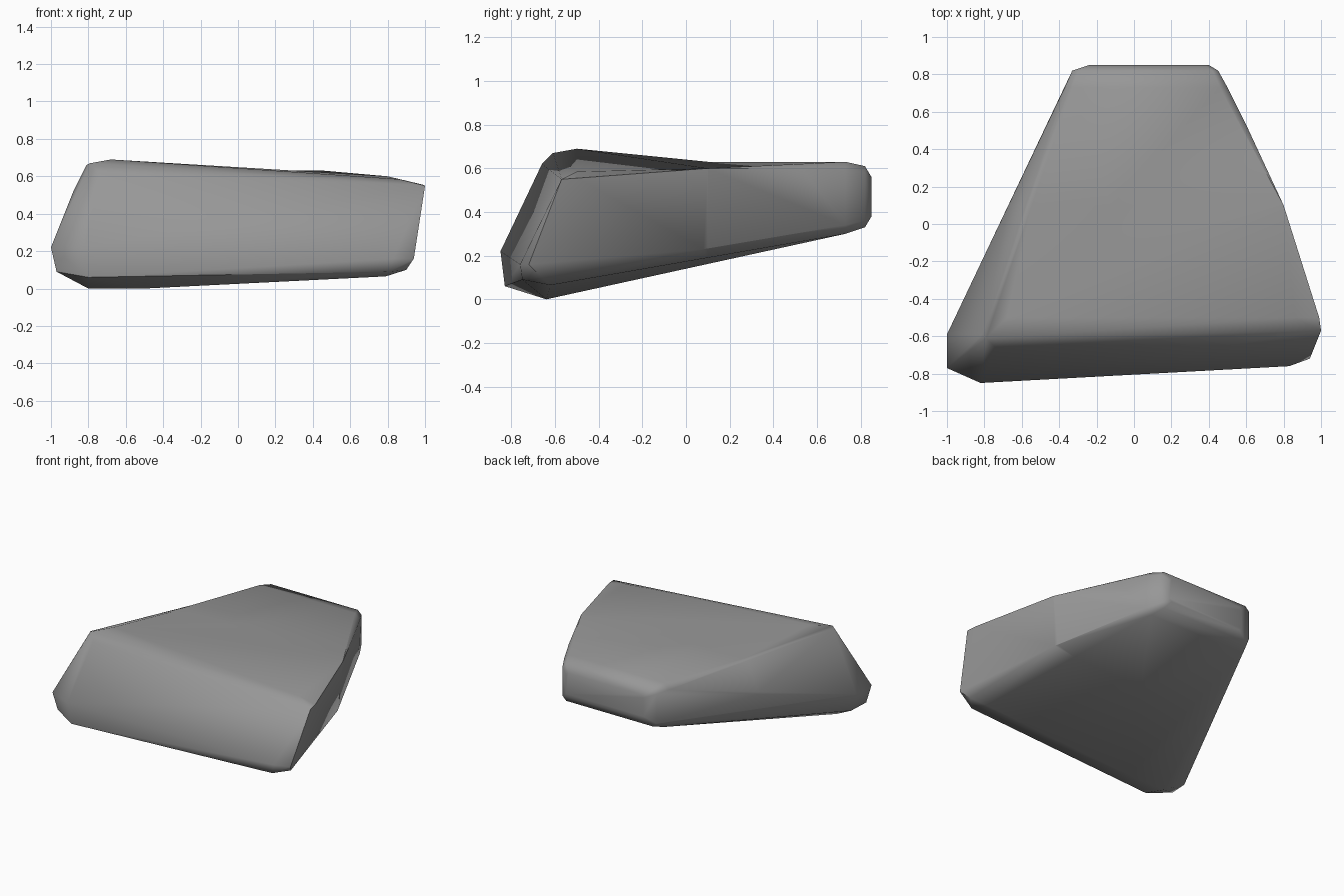
import bpy, bmesh, math

if "Cube" in bpy.data.objects:
    bpy.data.objects.remove(bpy.data.objects["Cube"])

# Chamfered corners of the wedge-shaped boulder
front_corners = [
    (-0.81, -0.59, 0.66), (-0.79, -0.61, 0.67), (-0.68, -0.50, 0.69),   # top left
    (-0.74, -0.66, 0.62), (-0.88, -0.62, 0.52),
    (1.00, -0.57, 0.55), (0.99, -0.50, 0.555), (0.86, -0.50, 0.585),    # top right
    (-1.00, -0.77, 0.22), (-1.00, -0.59, 0.22), (-0.82, -0.85, 0.22),   # bottom left
    (-0.97, -0.75, 0.09), (-0.80, -0.83, 0.06), (-0.80, -0.64, 0.00),
    (-0.50, -0.64, 0.00), (-0.95, -0.60, 0.08),
    (0.94, -0.72, 0.16), (0.83, -0.76, 0.16), (0.81, -0.75, 0.09),      # bottom right
    (0.90, -0.66, 0.10), (0.79, -0.62, 0.065),
]
# Upper and lower edges of the two long sides
side_edges = [(0.80, 0.10, 0.60), (0.77, 0.08, 0.23), (0.60, 0.53, 0.60),
              (0.59, 0.50, 0.31), (-0.60, 0.18, 0.48), (-0.56, 0.14, 0.60)]

# Narrow back end: three shrinking rounded rectangles (y, x0, x1, z0, z1, cut)
back_corners = []
for y, x0, x1, z0, z1, c in [(0.73, -0.37, 0.50, 0.30, 0.63, 0.04),
                             (0.82, -0.33, 0.45, 0.33, 0.61, 0.03),
                             (0.85, -0.24, 0.40, 0.38, 0.56, 0.02)]:
    for x, s in ((x0, 1), (x1, -1)):
        for z, t in ((z0, 1), (z1, -1)):
            back_corners += [(x + s * c, y, z), (x, y, z + t * c)]

bm = bmesh.new()
for p in front_corners + side_edges + back_corners:
    bm.verts.new(p)
res = bmesh.ops.convex_hull(bm, input=bm.verts[:])
unused = {v for v in res["geom_interior"] + res["geom_unused"]
          if isinstance(v, bmesh.types.BMVert)}
bmesh.ops.delete(bm, geom=list(unused), context='VERTS')

# Shallow dip where the raised front of the top meets its flat rear
cut = bmesh.ops.bisect_plane(bm, geom=bm.verts[:] + bm.edges[:] + bm.faces[:],
                             plane_co=(0, 0.1, 0), plane_no=(0, 1, 0))
for v in cut["geom_cut"]:
    if isinstance(v, bmesh.types.BMVert):
        v.co.z = min(v.co.z, 0.63)
bmesh.ops.triangulate(bm, faces=[f for f in bm.faces if len(f.verts) > 3])
bmesh.ops.recalc_face_normals(bm, faces=bm.faces[:])

mesh = bpy.data.meshes.new("boulder")
bm.to_mesh(mesh)
bm.free()
boulder = bpy.data.objects.new("boulder", mesh)
bpy.context.collection.objects.link(boulder)

# Dark grey stone
stone = bpy.data.materials.new("stone")
stone.diffuse_color = (0.31, 0.31, 0.31, 1)
stone.use_nodes = True
stone.node_tree.nodes["Principled BSDF"].inputs["Base Color"].default_value = stone.diffuse_color
mesh.materials.append(stone)

# Soft worn edges
bpy.context.view_layer.objects.active = boulder
boulder.select_set(True)
bpy.ops.object.shade_smooth_by_angle(angle=math.radians(50))
